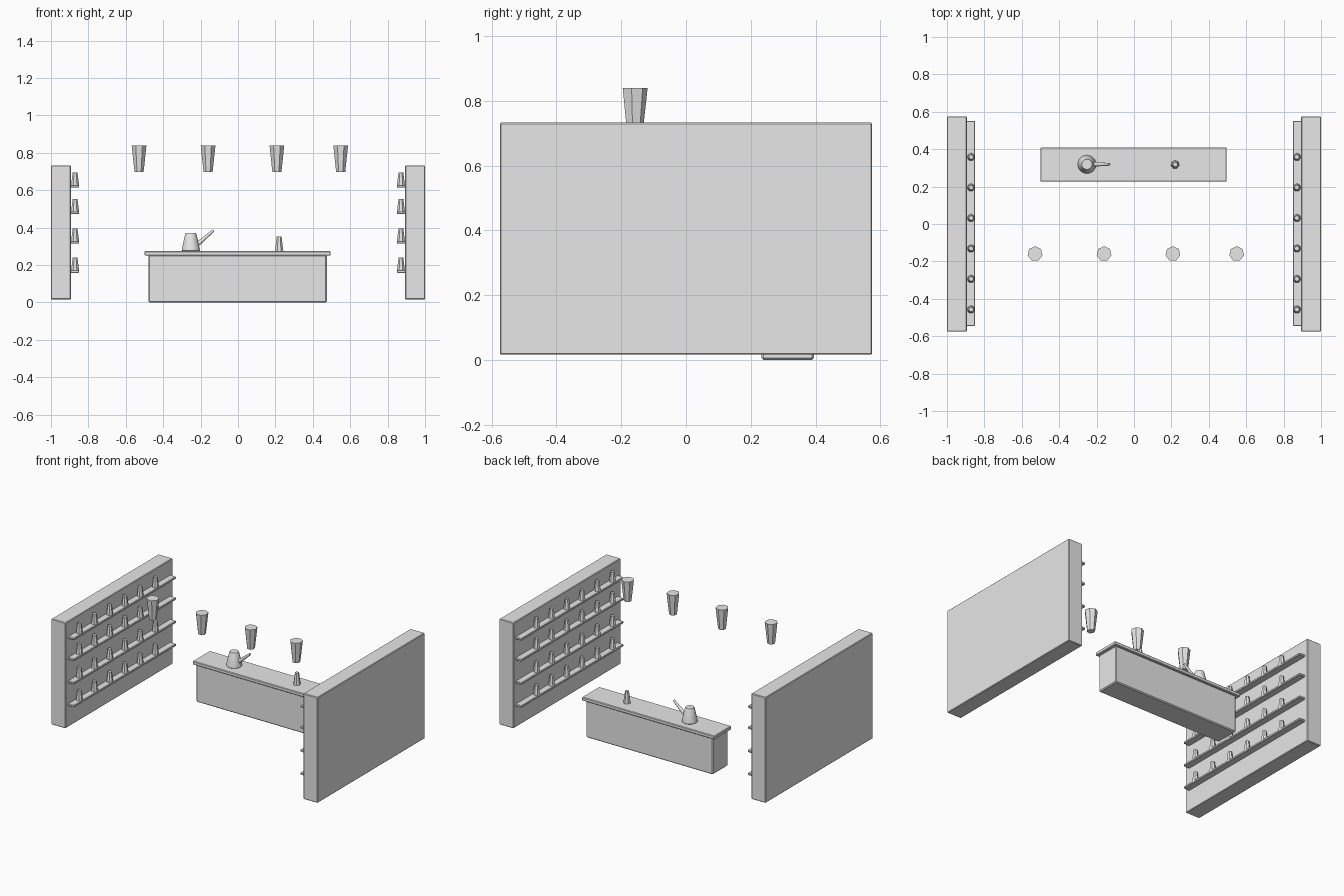
import bpy, math
from mathutils import Vector

cube = bpy.data.objects.get("Cube")
if cube:
    bpy.data.objects.remove(cube, do_unlink=True)

GREY = (0.8, 0.8, 0.8, 1.0)
grey = bpy.data.materials.new("plain_grey")
grey.use_nodes = True
grey.diffuse_color = GREY
grey.node_tree.nodes["Principled BSDF"].inputs["Base Color"].default_value = GREY


def finish(name):
    obj = bpy.context.object
    obj.name = name
    obj.data.materials.append(grey)
    return obj


def box(name, lo, hi, bevel):
    """Box between two corners with slightly chamfered edges."""
    lo, hi = Vector(lo), Vector(hi)
    bpy.ops.mesh.primitive_cube_add(size=1, location=(lo + hi) / 2)
    obj = finish(name)
    obj.scale = hi - lo
    bpy.ops.object.transform_apply(location=False, rotation=False, scale=True)
    mod = obj.modifiers.new("chamfer", "BEVEL")
    mod.width = bevel
    mod.segments = 1
    return obj


def tapered(name, base, r_low, r_high, height, sides=7):
    """Faceted cup shape with one corner facing the back."""
    x, y, z = base
    bpy.ops.mesh.primitive_cone_add(
        vertices=sides, radius1=r_low, radius2=r_high, depth=height,
        location=(x, y, z + height / 2))
    return finish(name)


def lathe(name, profile, location, steps=32):
    """Round body spun from a profile of radius and height pairs."""
    verts, faces = [], []
    for r, z in profile:
        for i in range(steps):
            a = 2 * math.pi * i / steps
            verts.append((r * math.cos(a), r * math.sin(a), z))
    for k in range(len(profile) - 1):
        for i in range(steps):
            j = (i + 1) % steps
            a, b = k * steps, (k + 1) * steps
            faces.append((a + i, a + j, b + j, b + i))
    faces.append(tuple(reversed(range(steps))))
    faces.append(tuple(range(len(verts) - steps, len(verts))))
    mesh = bpy.data.meshes.new(name)
    mesh.from_pydata(verts, [], faces)
    obj = bpy.data.objects.new(name, mesh)
    obj.location = location
    bpy.context.collection.objects.link(obj)
    bpy.ops.object.select_all(action="DESELECT")
    bpy.context.view_layer.objects.active = obj
    obj.select_set(True)
    mesh.materials.append(grey)
    bpy.ops.object.shade_smooth_by_angle(angle=math.radians(50))
    return obj


# Side walls with shelves of cups
SHELF_HEIGHTS = (0.158, 0.314, 0.472, 0.614)
for side, s in (("right", -1), ("left", 1)):
    xs = sorted((s * 0.893, s * 1.0))
    box(f"{side}_wall", (xs[0], -0.575, 0.016), (xs[1], 0.575, 0.733), 0.004)
    xs = sorted((s * 0.85, s * 0.9))
    for row, z in enumerate(SHELF_HEIGHTS, 1):
        box(f"{side}_shelf_{row}", (xs[0], -0.545, z), (xs[1], 0.552, z + 0.015), 0.003)
        for col in range(6):
            tapered(f"{side}_cup_{row}_{col + 1}",
                    (s * 0.871, -0.457 + 0.163 * col, z + 0.012), 0.022, 0.013, 0.07)

# Counter
box("counter_base", (-0.478, 0.233, 0.0), (0.475, 0.395, 0.255), 0.006)
box("counter_top", (-0.5, 0.226, 0.25), (0.495, 0.41, 0.274), 0.004)
tapered("counter_cup", (0.22, 0.318, 0.274), 0.023, 0.013, 0.08)

# Kettle with slanted spout
lathe("kettle_body",
      [(0.045, 0), (0.049, 0.004), (0.048, 0.012), (0.031, 0.088), (0.027, 0.097)],
      (-0.252, 0.319, 0.274))
start, end = Vector((-0.23, 0.319, 0.3)), Vector((-0.131, 0.319, 0.385))
axis = end - start
bpy.ops.mesh.primitive_cone_add(
    vertices=16, radius1=0.013, radius2=0.007, depth=axis.length,
    location=(start + end) / 2, rotation=axis.to_track_quat("Z", "Y").to_euler())
finish("kettle_spout")
bpy.ops.object.shade_smooth_by_angle(angle=math.radians(50))

# Hanging lamps
for i, x in enumerate((-0.529, -0.16, 0.208, 0.549), 1):
    tapered(f"hanging_lamp_{i}", (x, -0.159, 0.698), 0.025, 0.0405, 0.142)
